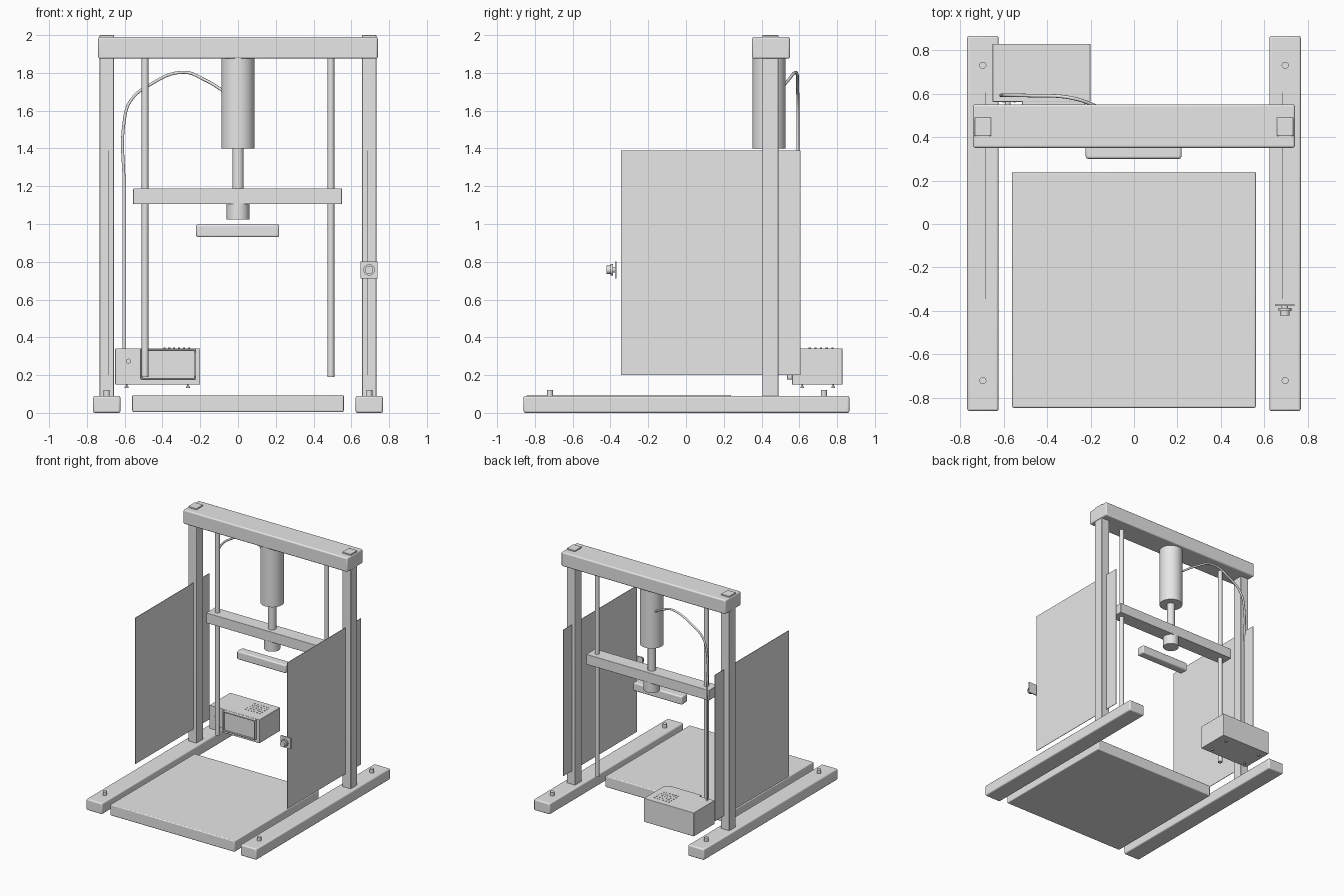
import bpy
import math
from mathutils import Vector

if "Cube" in bpy.data.objects:
    bpy.data.objects.remove(bpy.data.objects["Cube"], do_unlink=True)

GREY = (0.8, 0.8, 0.8, 1)
grey = bpy.data.materials.new("light_grey")
grey.use_nodes = True
grey.diffuse_color = GREY
grey.node_tree.nodes["Principled BSDF"].inputs["Base Color"].default_value = GREY


def box(name, x, y, z, bevel=0.0):
    """Box from (min, max) ranges on each axis, with optional rounded edges."""
    lo, hi = Vector((x[0], y[0], z[0])), Vector((x[1], y[1], z[1]))
    bpy.ops.mesh.primitive_cube_add(size=1, location=(lo + hi) / 2)
    ob = bpy.context.object
    ob.name = name
    ob.scale = hi - lo
    bpy.ops.object.transform_apply(location=False, rotation=False, scale=True)
    ob.data.materials.append(grey)
    if bevel:
        mod = ob.modifiers.new("rounded_edges", 'BEVEL')
        mod.width = bevel
        mod.segments = 3
        bpy.ops.object.shade_smooth_by_angle()
    return ob


def rod(name, start, end, radius, sides=32):
    """Cylinder running between two points."""
    a, b = Vector(start), Vector(end)
    bpy.ops.mesh.primitive_cylinder_add(vertices=sides, radius=radius,
                                        depth=(b - a).length, location=(a + b) / 2)
    ob = bpy.context.object
    ob.name = name
    ob.rotation_euler = (b - a).to_track_quat('Z', 'Y').to_euler()
    ob.data.materials.append(grey)
    bpy.ops.object.shade_smooth_by_angle()
    return ob


def span(center, half):
    return (center - half, center + half)


AXIS_Y = 0.44   # depth of the press axis

# Frame: floor rails, posts, thin side panels, guide rods
for side, s in (("right", -1), ("left", 1)):
    cx = s * 0.695
    box(side + "_floor_rail", span(cx, 0.072), (-0.86, 0.865), (0, 0.09), 0.01)
    for end, y in (("front", -0.72), ("back", 0.73)):
        rod(f"{side}_{end}_bolt", (cx, y, 0.085), (cx, y, 0.12), 0.016)
    box(side + "_post", span(cx, 0.038), span(0.447, 0.043), (0.085, 2.0), 0.004)
    box(side + "_panel", span(s * 0.684, 0.002), (-0.345, 0.605), (0.2, 1.39))
    rod(side + "_guide_rod", (s * 0.492, AXIS_Y, 0.19), (s * 0.492, AXIS_Y, 1.89), 0.018)

box("top_beam", (-0.74, 0.74), (0.35, 0.55), (1.875, 1.99), 0.01)
box("base_platform", (-0.56, 0.56), (-0.845, 0.24), (0.005, 0.095), 0.007)

# Press: cylinder, ram, sliding bar, collar, press plate
rod("press_cylinder", (0, AXIS_Y, 1.4), (0, AXIS_Y, 1.89), 0.088, 48)
rod("ram", (0, AXIS_Y, 1.18), (0, AXIS_Y, 1.41), 0.03)
box("sliding_bar", (-0.555, 0.55), span(AXIS_Y, 0.058), (1.105, 1.188), 0.003)
rod("collar", (0, AXIS_Y, 1.025), (0, AXIS_Y, 1.11), 0.06)
box("press_plate", (-0.222, 0.218), (0.3, 0.37), (0.93, 0.998), 0.01)

# Push button in front of the left panel
box("button_plate", span(0.694, 0.045), span(-0.373, 0.004), (0.712, 0.802))
rod("button_collar", (0.694, -0.387, 0.757), (0.694, -0.4, 0.757), 0.03)
rod("button_stem", (0.694, -0.377, 0.757), (0.694, -0.4, 0.757), 0.015)
rod("button_cap", (0.694, -0.398, 0.757), (0.694, -0.42, 0.757), 0.022)

# Control box with framed screen, knob, vents and feet
box("control_box", (-0.65, -0.2), (0.562, 0.828), (0.15, 0.342), 0.003)
X0, X1, Z0, Z1, RIM = -0.515, -0.225, 0.177, 0.34, 0.009
for name, x, z in (("top", (X0, X1), (Z1 - RIM, Z1)),
                   ("bottom", (X0, X1), (Z0, Z0 + RIM)),
                   ("right", (X0, X0 + RIM), (Z0, Z1)),
                   ("left", (X1 - RIM, X1), (Z0, Z1))):
    box("screen_frame_" + name, x, (0.535, 0.566), z, 0.003)
box("screen", (X0 + RIM, X1 - RIM), (0.547, 0.566), (Z0 + RIM, Z1 - RIM))
rod("box_knob", (-0.58, 0.565, 0.274), (-0.58, 0.545, 0.274), 0.013, 24)
for x in (-0.6, -0.575, -0.55):
    rod("indicator", (x, 0.565, 0.185), (x, 0.558, 0.185), 0.004, 12)
for i in range(6):
    for j in range(5):
        x, y = -0.39 + 0.026 * i, 0.655 + 0.03 * j
        rod("vent_dot", (x, y, 0.34), (x, y, 0.345), 0.006, 10)
for x in (-0.59, -0.265):
    for y in (0.615, 0.78):
        rod("box_foot", (x, y, 0.132), (x, y, 0.139), 0.01, 16)
        rod("foot_screw", (x, y, 0.135), (x, y, 0.152), 0.004, 10)

# Cable from the press cylinder down to the control box
curve = bpy.data.curves.new("cable", 'CURVE')
curve.dimensions = '3D'
curve.bevel_depth = 0.008
curve.bevel_resolution = 3
curve.use_fill_caps = True
path = [(-0.07, 0.49, 1.7), (-0.17, 0.54, 1.76), (-0.29, 0.58, 1.803),
        (-0.47, 0.59, 1.735), (-0.57, 0.592, 1.65), (-0.603, 0.592, 1.54),
        (-0.603, 0.592, 1.2), (-0.603, 0.592, 0.34)]
spline = curve.splines.new('BEZIER')
spline.bezier_points.add(len(path) - 1)
for point, co in zip(spline.bezier_points, path):
    point.co = co
    point.handle_left_type = point.handle_right_type = 'AUTO'
curve.materials.append(grey)
cable = bpy.data.objects.new("cable", curve)
bpy.context.collection.objects.link(cable)
